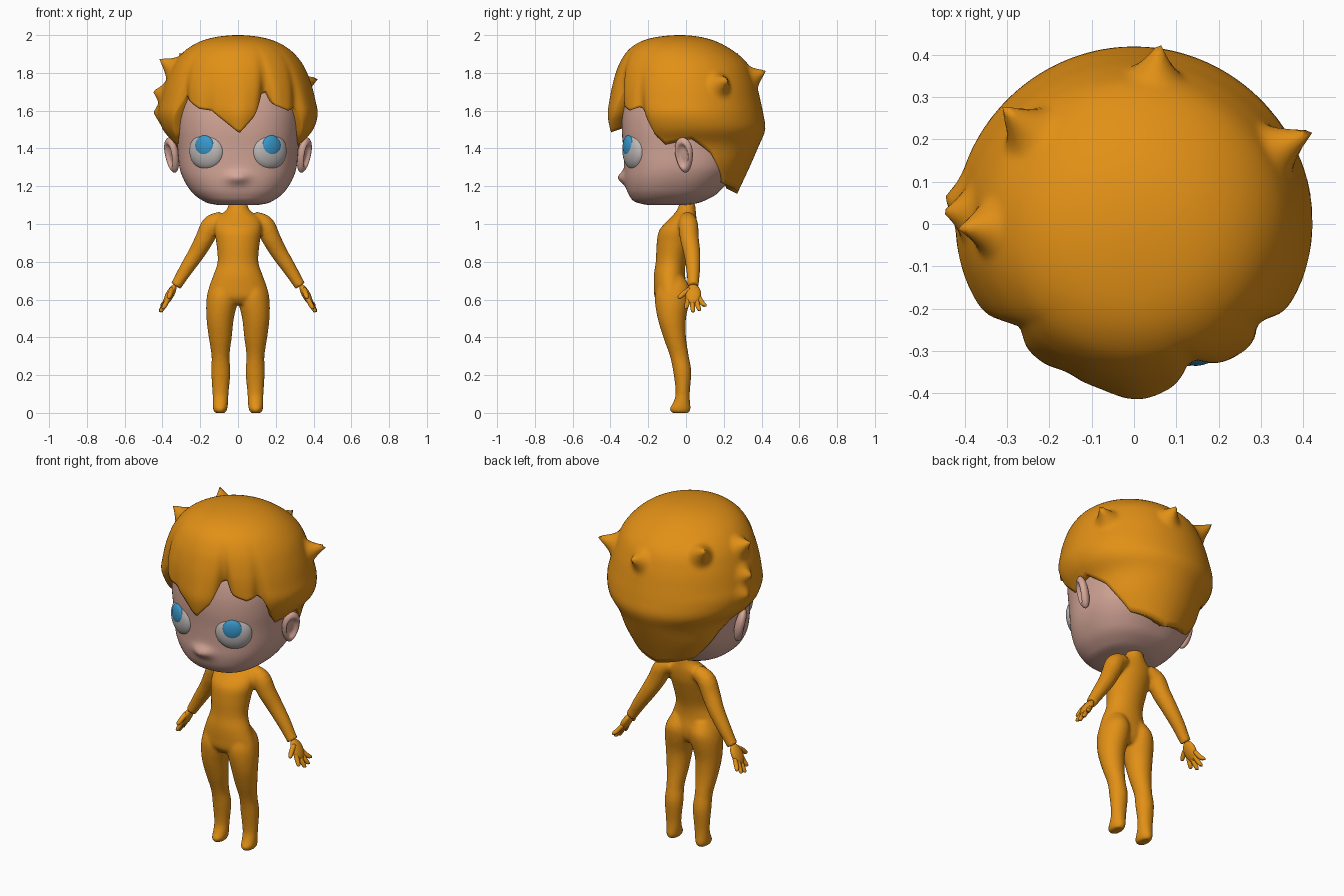
import bpy, bmesh, math
from mathutils import Matrix, Vector

if "Cube" in bpy.data.objects:
    bpy.data.objects.remove(bpy.data.objects["Cube"])


def material(name, rgb):
    m = bpy.data.materials.new(name)
    m.diffuse_color = (*rgb, 1)
    m.use_nodes = True
    m.node_tree.nodes["Principled BSDF"].inputs["Base Color"].default_value = m.diffuse_color
    return m


ORANGE = material("orange", (0.76, 0.28, 0.008))
SKIN = material("skin", (0.66, 0.38, 0.31))
WHITE = material("eye_white", (0.52, 0.49, 0.48))
BLUE = material("iris_blue", (0.04, 0.31, 0.60))


def finish(bm, name, mat):
    bmesh.ops.recalc_face_normals(bm, faces=bm.faces)
    for f in bm.faces:
        f.smooth = True
    me = bpy.data.meshes.new(name)
    bm.to_mesh(me)
    bm.free()
    me.materials.append(mat)
    ob = bpy.data.objects.new(name, me)
    bpy.context.collection.objects.link(ob)
    return ob


def curve(rows, x):
    """Smooth interpolation of table rows keyed by their first column."""
    n = len(rows)
    i = max(k for k in range(n - 1) if rows[k][0] <= x + 1e-9 or k == 0)
    a, b = rows[i], rows[i + 1]
    p, q = rows[max(i - 1, 0)], rows[min(i + 2, n - 1)]
    h = b[0] - a[0]
    t = min(1, (x - a[0]) / h)
    out = []
    for c in range(1, len(a)):
        m0 = (b[c] - p[c]) / (b[0] - p[0]) * h
        m1 = (q[c] - a[c]) / (q[0] - a[0]) * h
        out.append((2*t**3 - 3*t*t + 1) * a[c] + (t**3 - 2*t*t + t) * m0
                   + (3*t*t - 2*t**3) * b[c] + (t**3 - t*t) * m1)
    return out


def samples(rows, k=4):
    xs = [a[0] + (b[0] - a[0]) * j / k for a, b in zip(rows, rows[1:]) for j in range(k)]
    return [(x, *curve(rows, x)) for x in xs + [rows[-1][0]]]


def loft(bm, rings):
    vs = [[bm.verts.new(p) for p in r] for r in rings]
    n = len(vs[0])
    for a, b in zip(vs, vs[1:]):
        for i in range(n):
            bm.faces.new((a[i], a[(i+1) % n], b[(i+1) % n], b[i]))
    bm.faces.new(vs[0])
    bm.faces.new(vs[-1])


def section(z, x0, x1, y0, y1, n=40, e=2.0):
    """Horizontal superellipse ring."""
    pts = []
    for i in range(n):
        a = 2 * math.pi * i / n
        c, s = math.cos(a), math.sin(a)
        pts.append(Vector(((x0+x1)/2 + (x1-x0)/2 * math.copysign(abs(c)**(2/e), c),
                           (y0+y1)/2 + (y1-y0)/2 * math.copysign(abs(s)**(2/e), s), z)))
    return pts


def tube(bm, path, mirror, n=20):
    """Round limb along rows of (key, x, y, z, radius)."""
    pts = samples(path)
    rings = []
    for i, p in enumerate(pts):
        d = Vector(pts[min(i+1, len(pts)-1)][1:4]) - Vector(pts[max(i-1, 0)][1:4])
        u = d.cross(Vector((0, 1, 0))).normalized()
        v = d.cross(u).normalized()
        rings.append([mirror @ (Vector(p[1:4]) + p[4] * (u*math.cos(2*math.pi*k/n) + v*math.sin(2*math.pi*k/n)))
                      for k in range(n)])
    loft(bm, rings)


def ellipsoid(bm, matrix, radii, warp=None):
    vs = bmesh.ops.create_uvsphere(bm, u_segments=40, v_segments=24, radius=1)["verts"]
    for v in vs:
        if warp:
            warp(v.co)
        v.co = matrix @ Vector([v.co[i] * radii[i] for i in range(3)])


# Head: z, half width, front y, back y
HEAD = [(1.10, .10, -.20, .0), (1.108, .15, -.24, .05), (1.12, .18, -.275, .09), (1.15, .225, -.30, .15),
        (1.185, .257, -.315, .19), (1.24, .29, -.325, .24), (1.3, .31, -.327, .28), (1.4, .32, -.332, .31),
        (1.5, .33, -.34, .33), (1.6, .33, -.335, .33), (1.7, .31, -.31, .31), (1.8, .26, -.25, .26),
        (1.88, .16, -.16, .16), (1.92, .02, -.02, .02)]
bm = bmesh.new()
loft(bm, [section(z, -h, h, f, b, 96, 2.4) for z, h, f, b in samples(HEAD, 5)])
for v in bm.verts:  # nose bump
    if v.co.y < -.2:
        v.co.y -= .036 * math.exp(-(v.co.x / .05)**2 - ((v.co.z - 1.245) / .032)**2)
finish(bm, "head", SKIN)

# Neck
bm = bmesh.new()
loft(bm, [section(z, -.045, .045, -.03, .046, 24) for z in (1.06, 1.16)])
finish(bm, "neck", SKIN)

# Hair cap: hairline height by angle from the front, and outline by height
RIM = [(-180, 1.16), (-135, 1.21), (-111, 1.37), (-92, 1.45), (-72, 1.42), (-62, 1.47), (-48, 1.68),
       (-30, 1.61), (-20, 1.60), (-11, 1.55), (1, 1.48), (12, 1.57), (20, 1.69), (25, 1.70), (29, 1.63),
       (40, 1.60), (49, 1.62), (53, 1.60), (62, 1.47), (70, 1.42), (92, 1.45), (111, 1.37), (135, 1.21), (180, 1.16)]
OUTLINE = [(2.0, 0, -.03, -.03), (1.98, .16, -.20, .12), (1.93, .265, -.295, .23), (1.85, .34, -.35, .325),
           (1.75, .385, -.38, .37), (1.65, .412, -.395, .395), (1.58, .425, -.40, .41), (1.5, .405, -.385, .42),
           (1.42, .35, -.36, .39), (1.3, .325, -.34, .34), (1.16, .26, -.32, .28)]
OUTLINE = [(math.sqrt(2 - r[0]), *r[1:]) for r in OUTLINE]
SPIKES = [(-.41, -.01, 1.87), (-.445, .03, 1.70), (-.31, .275, 1.90), (.42, .22, 1.77),
          (.06, .42, 1.81), (-.44, .06, 1.59)]
CENTRE = Vector((0, 0, 1.6))


def hairline(deg):
    for (a, za), (b, zb) in zip(RIM, RIM[1:]):
        if a <= deg <= b:
            return za + (zb - za) * (deg - a) / (b - a)


def hair_point(deg, t):
    u = t * math.sqrt(2 - hairline(deg))
    h, f, b = curve(OUTLINE, u)
    a = math.radians(deg)
    k = 1 - .03 * t**10
    for at, width, depth in ((23, 6, -.09), (-48, 6, -.07), (51, 5, -.06), (1, 9, .07), (-24, 5, -.02)):
        k += depth * math.exp(-((deg - at) / width)**2) * t**4
    p = Vector((h * k * math.sin(a), (f+b)/2 - (b-f)/2 * k * math.cos(a), 2 - u*u))
    for s in SPIKES:  # pull small pointed tufts outward
        d, e = p - CENTRE, Vector(s) - CENTRE
        w = max(0, 1 - d.angle(e) / .2)**2
        p = CENTRE + d.normalized() * (d.length + max(0, e.length - d.length + .01) * w)
    return p


bm = bmesh.new()
angles = [-180 + 360 * i / 216 for i in range(216)]
rings = [[hair_point(g, max(j, .3) / 56) for g in angles] for j in range(57)]
rings.append([Vector((p.x * .78, p.y * .78, p.z + .03)) for p in rings[-1]])
loft(bm, rings)
finish(bm, "hair", ORANGE)


# Ears with a hollow, eyes and irises
def hollow(p):
    if p.x > 0:
        r = min(1, max(0, (p.y**2 + p.z**2 - .15) / .45))
        p.x *= .1 + .9 * r * r * (3 - 2 * r)
    p.y *= 1 + .2 * p.z


for s, side in ((1, "right"), (-1, "left")):
    M = Matrix.Diagonal((s, 1, 1, 1))
    bm = bmesh.new()
    ellipsoid(bm, M @ Matrix.Translation((.35, -.01, 1.365)) @ Matrix.Rotation(-.5, 4, 'Z')
              @ Matrix.Rotation(.2, 4, 'Y'), (.032, .05, .095), hollow)
    finish(bm, "ear_" + side, SKIN)
    E = M @ Matrix.Translation((.165, -.274, 1.387)) @ Matrix.Rotation(.45, 4, 'Z')
    bm = bmesh.new()
    ellipsoid(bm, E, (.1, .05, .1))
    finish(bm, "eyeball_" + side, WHITE)
    bm = bmesh.new()
    ellipsoid(bm, E @ Matrix.Translation((-.002, -.033, .023)), (.055, .022, .059))
    finish(bm, "iris_" + side, BLUE)

# Body: torso, legs and arms blended into one skin
TORSO = [(.575, .13, -.14, -.02), (.61, .162, -.165, .0), (.66, .155, -.17, .005), (.73, .13, -.17, -.005),
         (.8, .108, -.16, .0), (.9, .115, -.155, .03), (.97, .125, -.14, .05), (1.03, .115, -.085, .055),
         (1.07, .065, -.05, .052), (1.11, .047, -.034, .048)]
LEG = [(0, .065, .125, -.075, .015), (.02, .057, .132, -.088, .025), (.05, .053, .134, -.07, .022),
       (.1, .05, .135, -.055, .02), (.22, .04, .142, -.068, .028), (.3, .045, .14, -.085, .015),
       (.4, .033, .155, -.12, .0), (.5, .022, .167, -.15, .0), (.6, .0, .167, -.165, .02),
       (.66, .005, .152, -.155, .022), (.72, .02, .12, -.13, -.01)]
ARM = [(0, .08, .01, 1.03, .04), (1, .14, .012, .995, .052), (2, .175, .018, .925, .05), (3, .22, .032, .845, .044),
       (4, .275, .038, .76, .037), (5, .315, .038, .695, .031), (6, .33, .038, .672, .031)]
bm = bmesh.new()
loft(bm, [section(z, -h, h, f, b) for z, h, f, b in samples(TORSO)])
for s in (1, -1):
    M = Matrix.Diagonal((s, 1, 1, 1))
    loft(bm, [[M @ p for p in section(*r, 32)] for r in samples(LEG)])
    tube(bm, ARM, M, 28)
body = finish(bm, "body_suit", ORANGE)
rm = body.modifiers.new("blend", 'REMESH')
rm.mode, rm.voxel_size, rm.use_smooth_shade = 'VOXEL', .009, True
sm = body.modifiers.new("soften", 'SMOOTH')
sm.factor, sm.iterations = .5, 5

# Hands: palm, four fingers and a thumb
FINGERS = [(.012, .0, .55, .395), (.032, .037, .533, .408), (.052, .07, .54, .408), (.068, .1, .563, .402)]
for s, side in ((1, "right"), (-1, "left")):
    M = Matrix.Diagonal((s, 1, 1, 1))
    bm = bmesh.new()
    ellipsoid(bm, M @ Matrix.Translation((.36, .038, .627)) @ Matrix.Rotation(-.5, 4, 'Y'), (.022, .042, .06))
    for y0, y1, z1, x1 in FINGERS:
        tube(bm, [(0, .365, y0, .615, .012), (1, (.372 + x1)/2, (y0+y1)/2, (.605+z1)/2, .013),
                  (2, x1, y1, z1 + .006, .010), (3, x1 + .002, y1, z1, .004)], M, 12)
    tube(bm, [(0, .35, .02, .655, .014), (1, .358, -.012, .632, .014), (2, .365, -.034, .612, .011),
              (3, .367, -.04, .605, .004)], M, 12)
    finish(bm, "hand_" + side, ORANGE)
